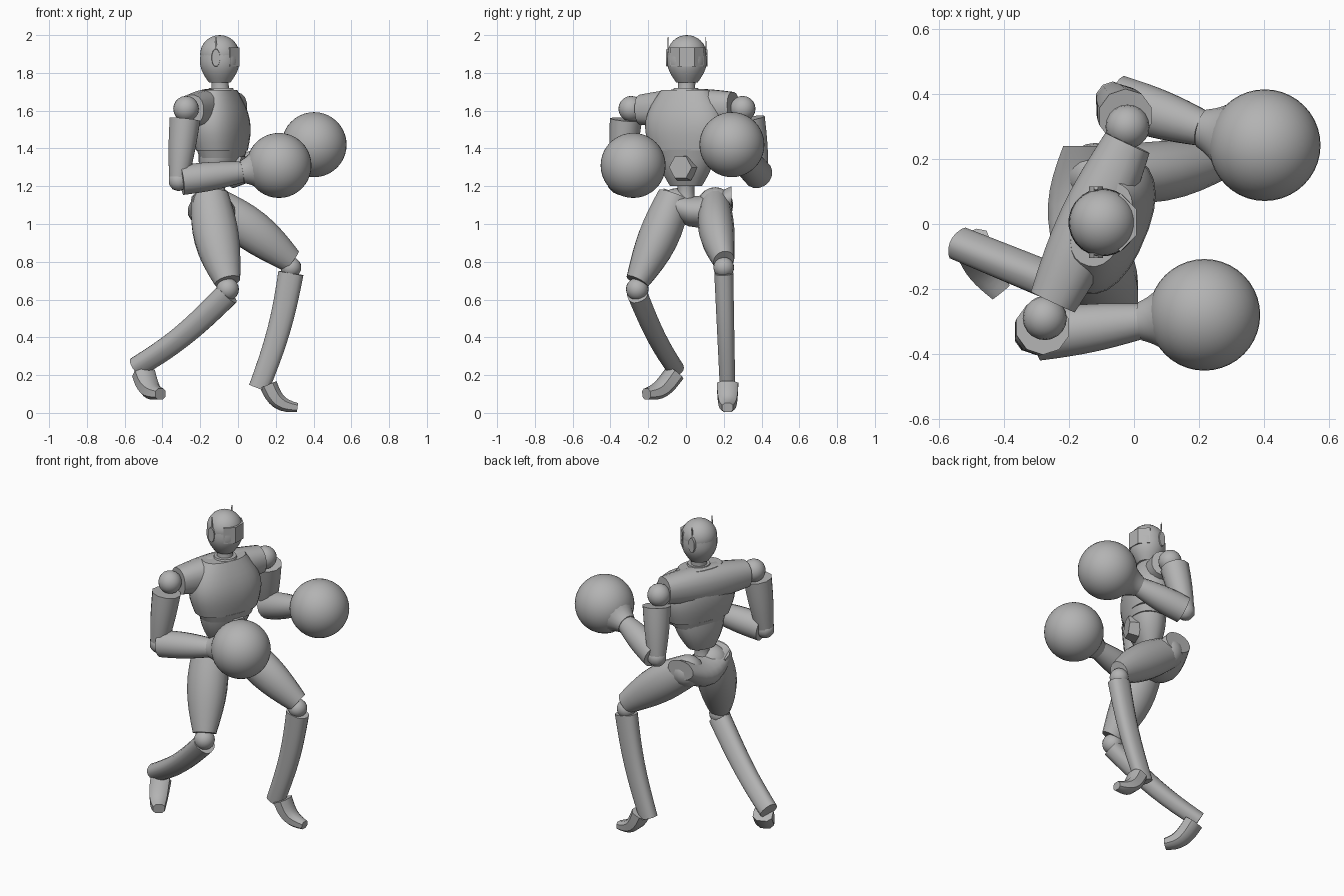
import bpy
import bmesh
import math
from mathutils import Vector, Matrix

default_cube = bpy.data.objects.get("Cube")
if default_cube:
    bpy.data.objects.remove(default_cube, do_unlink=True)

# One plain grey for the whole figure
grey = bpy.data.materials.new("plain grey")
grey.use_nodes = True
grey.diffuse_color = (.45, .45, .45, 1)
grey.node_tree.nodes["Principled BSDF"].inputs["Base Color"].default_value = grey.diffuse_color

RIGHTWARD = Vector((1, 0, 0))
SIDEWAYS = Vector((0, 1, 0))
UP = Vector((0, 0, 1))
CHEST_FACING = Vector((.92, -.39, 0))


def finish(name, bm, angle=40):
    bmesh.ops.recalc_face_normals(bm, faces=bm.faces)
    mesh = bpy.data.meshes.new(name)
    bm.to_mesh(mesh)
    bm.free()
    mesh.materials.append(grey)
    obj = bpy.data.objects.new(name, mesh)
    bpy.context.collection.objects.link(obj)
    bpy.ops.object.select_all(action='DESELECT')
    obj.select_set(True)
    bpy.context.view_layer.objects.active = obj
    bpy.ops.object.shade_smooth_by_angle(angle=math.radians(angle))


def superellipse(angle, power):
    """Unit outline point; a power under one gives a boxier outline."""
    cosine, sine = math.cos(angle), math.sin(angle)
    return (math.copysign(abs(cosine) ** power, cosine),
            math.copysign(abs(sine) ** power, sine))


def limb(name, start, end, wide, narrow, bulge=0, bow=(0, 0, 0), depth=1,
         ref=RIGHTWARD, sides=16, power=1, axis=None, steps=8):
    """Tapered tube that swells and bows midway; depth scales the radius across ref."""
    start, end, bow = Vector(start), Vector(end), Vector(bow)
    bm = bmesh.new()
    loops = []
    for step in range(steps + 1):
        t = step / steps
        arch = math.sin(math.pi * t)
        centre = start.lerp(end, t) + bow * arch
        radius = wide + (narrow - wide) * t + bulge * arch
        along = axis or (end - start + bow * math.pi * math.cos(math.pi * t)).normalized()
        u = (ref - along * ref.dot(along)).normalized()
        v = along.cross(u) * depth
        loop = []
        for k in range(sides):
            a, b = superellipse(math.tau * (k + .5) / sides, power)
            loop.append(bm.verts.new(centre + (u * a + v * b) * radius))
        loops.append(loop)
    for lower, upper in zip(loops, loops[1:]):
        for k in range(sides):
            n = (k + 1) % sides
            bm.faces.new((lower[k], lower[n], upper[n], upper[k]))
    bm.faces.new(loops[0])
    bm.faces.new(loops[-1])
    finish(name, bm)


def ball(name, centre, radius, segments=20, stretch=1):
    bm = bmesh.new()
    bmesh.ops.create_uvsphere(
        bm, u_segments=segments, v_segments=segments // 2, radius=radius,
        matrix=Matrix.Translation(centre) @ Matrix.Diagonal((1, 1, stretch, 1)))
    finish(name, bm)


# Head, jaw, neck and collar
skull = Vector((-.097, .005, 1.9))
throat = Vector((-.09, 0, 1.65))
ball("head", skull, .103, segments=32, stretch=.97)
limb("jaw", skull - UP * .15, skull, wide=.058, narrow=.102, bulge=.02, axis=UP, sides=24)
limb("neck", throat, skull - UP * .12, wide=.065, narrow=.05, bulge=-.01, axis=UP)
limb("collar", throat, throat + UP * .07, wide=.09, narrow=.065, axis=UP, steps=1)

# Visor with chamfered corners
bm = bmesh.new()
bmesh.ops.create_cube(bm, size=1, matrix=Matrix.Translation(skull + RIGHTWARD * .055 - UP * .015)
                      @ Matrix.Diagonal((.1, .18, .1, 1)))
upright = [e for e in bm.edges if abs((e.verts[0].co - e.verts[1].co).normalized().z) > .5]
bmesh.ops.bevel(bm, geom=upright, offset=.05, segments=1, affect='EDGES')
finish("visor", bm, angle=20)

# Ear pads and antennas on both sides
for side, sign in (("left", 1), ("right", -1)):
    ear = skull + SIDEWAYS * sign * .1 - RIGHTWARD * .02 - UP * .02
    limb(side + "_ear_pad", ear - SIDEWAYS * sign * .02, ear + SIDEWAYS * sign * .01,
         wide=.025, narrow=.022, depth=2.1, axis=SIDEWAYS, sides=12, steps=1)
    limb(side + "_antenna", ear, ear + UP * .11, wide=.01, narrow=.003,
         depth=.5, axis=UP, sides=6, steps=1)

# Torso, turned a little to the right
ribs = Vector((-.085, 0, 1.39))
limb("chest", ribs, (-.1, 0, 1.71), wide=.115, narrow=.08, bulge=.033, depth=1.7,
     ref=CHEST_FACING, axis=UP, sides=24, power=.85)
limb("shoulder_yoke", (-.25, -.24, 1.605), (-.02, .25, 1.62), wide=.08, narrow=.08,
     bulge=.025, depth=.95, ref=UP, power=.85)
limb("rib_band", ribs - UP * .04, ribs + UP * .005, wide=.105, narrow=.118, depth=1.53,
     ref=CHEST_FACING, axis=UP, sides=24, power=.9, steps=2)
limb("abdomen", (-.11, 0, 1.2), ribs, wide=.06, narrow=.112, bulge=.01, depth=1.45,
     ref=CHEST_FACING, axis=UP, sides=20, power=.9)
limb("waist", (-.12, 0, 1.08), (-.11, 0, 1.25), wide=.065, narrow=.055, bulge=-.015, axis=UP)
limb("belly_plate", (-.03, -.01, 1.3), (.03, -.03, 1.3), wide=.08, narrow=.065,
     ref=UP, axis=CHEST_FACING, sides=6, steps=1)

# Pelvis, dipping in the middle, with rounded hips
limb("pelvis", (-.15, -.12, 1.13), (-.13, .24, 1.14), wide=.06, narrow=.06, bulge=.025,
     bow=(0, 0, -.07), depth=1.5, ref=UP, axis=SIDEWAYS)
ball("left_hip", (-.12, .155, 1.1), .095)
ball("right_hip", (-.145, -.05, 1.09), .1)

# Legs: thigh, knee, shin and foot
left_knee = Vector((.28, .2, .77))
right_knee = Vector((-.055, -.258, .655))
left_ankle = Vector((.11, .22, .13))
right_ankle = Vector((-.54, -.06, .24))
limb("left_thigh", (-.12, .155, 1.1), left_knee + UP * .035, wide=.095, narrow=.066,
     bulge=.03, bow=(0, -.015, .01), depth=.85, ref=UP)
limb("right_thigh", (-.15, -.06, 1.15), right_knee + UP * .04, wide=.1, narrow=.07,
     bulge=.035, bow=(-.01, .01, 0), depth=.9)
limb("left_shin", left_knee - UP * .03, left_ankle, wide=.068, narrow=.055,
     bow=(.02, 0, 0), depth=.75, power=.8)
limb("right_shin", right_knee - UP * .025, right_ankle, wide=.064, narrow=.055,
     bow=(0, 0, -.03), depth=.85, power=.8)
limb("left_foot", left_ankle + RIGHTWARD * .05 + UP * .02, (.315, .22, .028), wide=.05,
     narrow=.025, bow=(-.02, 0, -.03), bulge=.005, depth=1.2, ref=UP, sides=8, power=.7)
limb("right_foot", right_ankle + RIGHTWARD * .04 - UP * .03, (-.41, -.21, .1), wide=.05,
     narrow=.03, bow=(-.01, 0, -.03), bulge=.005, depth=1.2, ref=UP, sides=8, power=.7)
ball("left_knee", left_knee, .055)
ball("right_knee", right_knee, .06)

# Arms: shoulder, elbow, wrist and fist positions
arms = {
    "left": ((-.02, .3, 1.61), (-.065, .385, 1.26), (.21, .295, 1.36), (.403, .243, 1.42)),
    "right": ((-.275, -.29, 1.61), (-.315, -.345, 1.23), (.02, -.3, 1.275), (.217, -.28, 1.31)),
}
for side, joints in arms.items():
    shoulder, elbow, wrist, fist = map(Vector, joints)
    outward = SIDEWAYS * math.copysign(.02, shoulder.y)
    ball(side + "_shoulder", shoulder, .068)
    limb(side + "_upper_arm", shoulder.lerp(elbow, .15) + outward, elbow,
         wide=.085, narrow=.052, bulge=.005, sides=10)
    ball(side + "_elbow", elbow, .057, segments=10)
    limb(side + "_forearm", elbow.lerp(wrist, .05), wrist, wide=.08, narrow=.056,
         bulge=.008, ref=UP)
    limb(side + "_glove_cuff", wrist, fist.lerp(wrist, .5), wide=.06, narrow=.13,
         bulge=-.01, ref=UP)
    ball(side + "_glove", fist, .172, segments=40)
